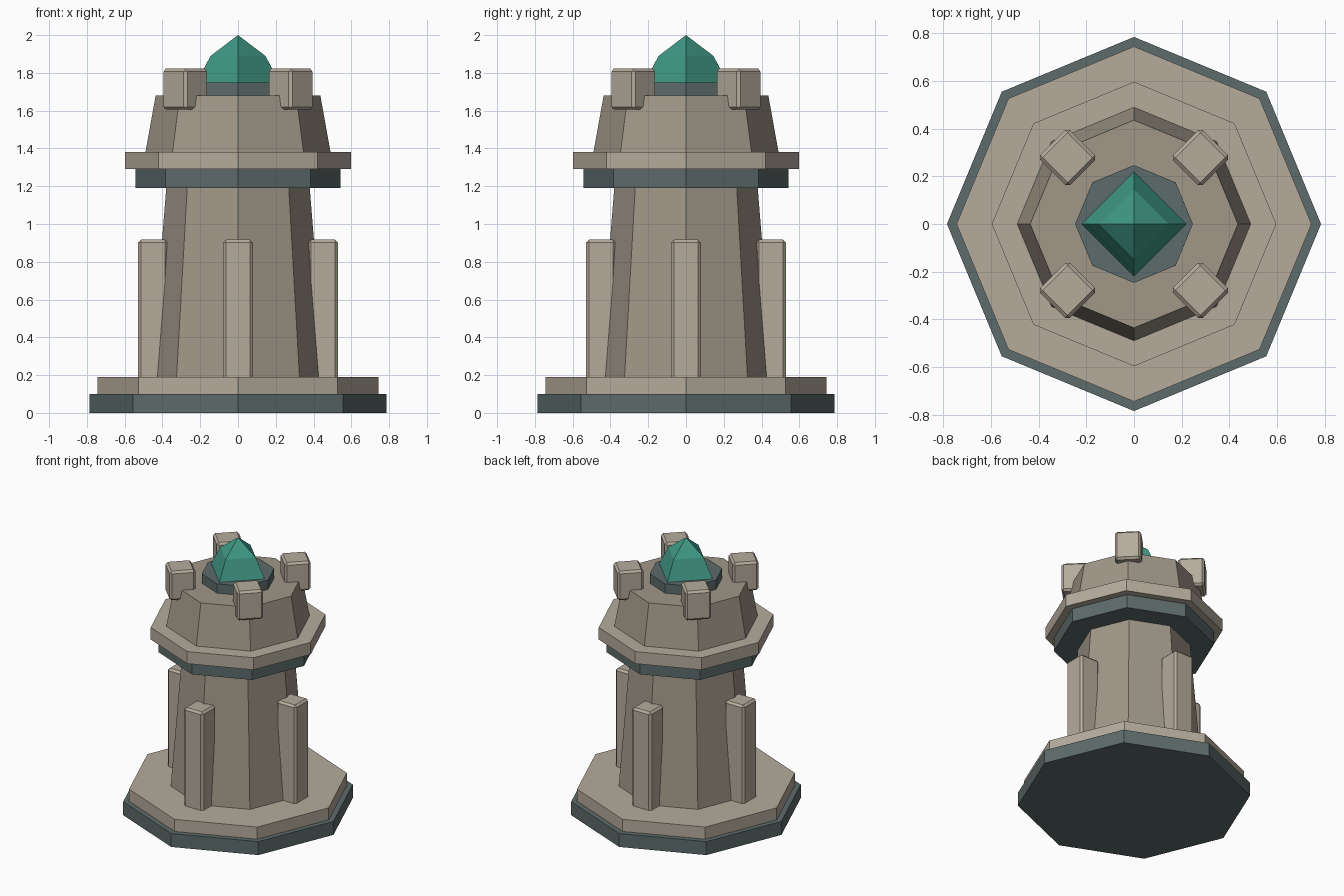
import bpy
from math import pi, cos, sin

if "Cube" in bpy.data.objects:
    bpy.data.objects.remove(bpy.data.objects["Cube"])


def material(name, rgb):
    m = bpy.data.materials.new(name)
    m.diffuse_color = (*rgb, 1)
    m.use_nodes = True
    m.node_tree.nodes["Principled BSDF"].inputs["Base Color"].default_value = m.diffuse_color
    return m


TRIM = material("light_stone", (0.46, 0.41, 0.33))
BODY = material("stone", (0.35, 0.31, 0.245))
DARK = material("slate", (0.11, 0.145, 0.145))
GEM = material("crystal_green", (0.05, 0.31, 0.23))


def lathe(name, profile, sides, mat):
    """Stack of polygon rings (radius, z) with a vertex on the +x axis; radius 0 makes a tip."""
    verts, rings = [], []
    for r, z in profile:
        n = sides if r else 1
        rings.append([len(verts) + i for i in range(n)])
        verts += [(r * cos(2 * pi * i / sides), r * sin(2 * pi * i / sides), z) for i in range(n)]
    faces = [rings[0][::-1]]
    for a, b in zip(rings, rings[1:]):
        for i in range(sides):
            j = (i + 1) % sides
            faces.append((a[i], a[j], b[0]) if len(b) == 1 else (a[i], a[j], b[j], b[i]))
    if len(rings[-1]) > 1:
        faces.append(rings[-1])
    mesh = bpy.data.meshes.new(name)
    mesh.from_pydata(verts, [], faces)
    mesh.materials.append(mat)
    bpy.context.collection.objects.link(bpy.data.objects.new(name, mesh))


def block(name, angle, radius, size, z0, z1, mat):
    """Bevelled box facing outward at an angle around the tower."""
    bpy.ops.mesh.primitive_cube_add(
        size=1, location=(radius * cos(angle), radius * sin(angle), (z0 + z1) / 2),
        rotation=(0, 0, angle))
    ob = bpy.context.object
    ob.name = name
    ob.scale = (size, size, z1 - z0)
    bpy.ops.object.transform_apply(location=False, rotation=False, scale=True)
    bev = ob.modifiers.new("bevel", "BEVEL")
    bev.width, bev.segments = 0.015, 1
    ob.data.materials.append(mat)


# Octagonal tiers, bottom to top
lathe("foundation", [(0.785, 0), (0.785, 0.10)], 8, DARK)
lathe("base_step", [(0.745, 0.10), (0.745, 0.19)], 8, TRIM)
lathe("tower_shaft", [(0.46, 0.19), (0.38, 1.19)], 8, BODY)
lathe("collar", [(0.542, 1.19), (0.542, 1.29)], 8, DARK)
lathe("balcony_ledge", [(0.597, 1.29), (0.597, 1.38)], 8, TRIM)
lathe("tower_crown", [(0.49, 1.38), (0.436, 1.68)], 8, BODY)
lathe("crystal_seat", [(0.247, 1.68), (0.247, 1.75)], 8, DARK)

# Four-sided crystal
lathe("crystal", [(0.22, 1.75), (0.145, 1.89), (0, 2.0)], 4, GEM)

# Buttresses on the axes, battlements on the diagonals
for i in range(4):
    block(f"buttress_{i + 1}", i * pi / 2, 0.45, 0.158, 0.17, 0.917, TRIM)
    block(f"battlement_{i + 1}", i * pi / 2 + pi / 4, 0.394, 0.178, 1.605, 1.822, TRIM)
